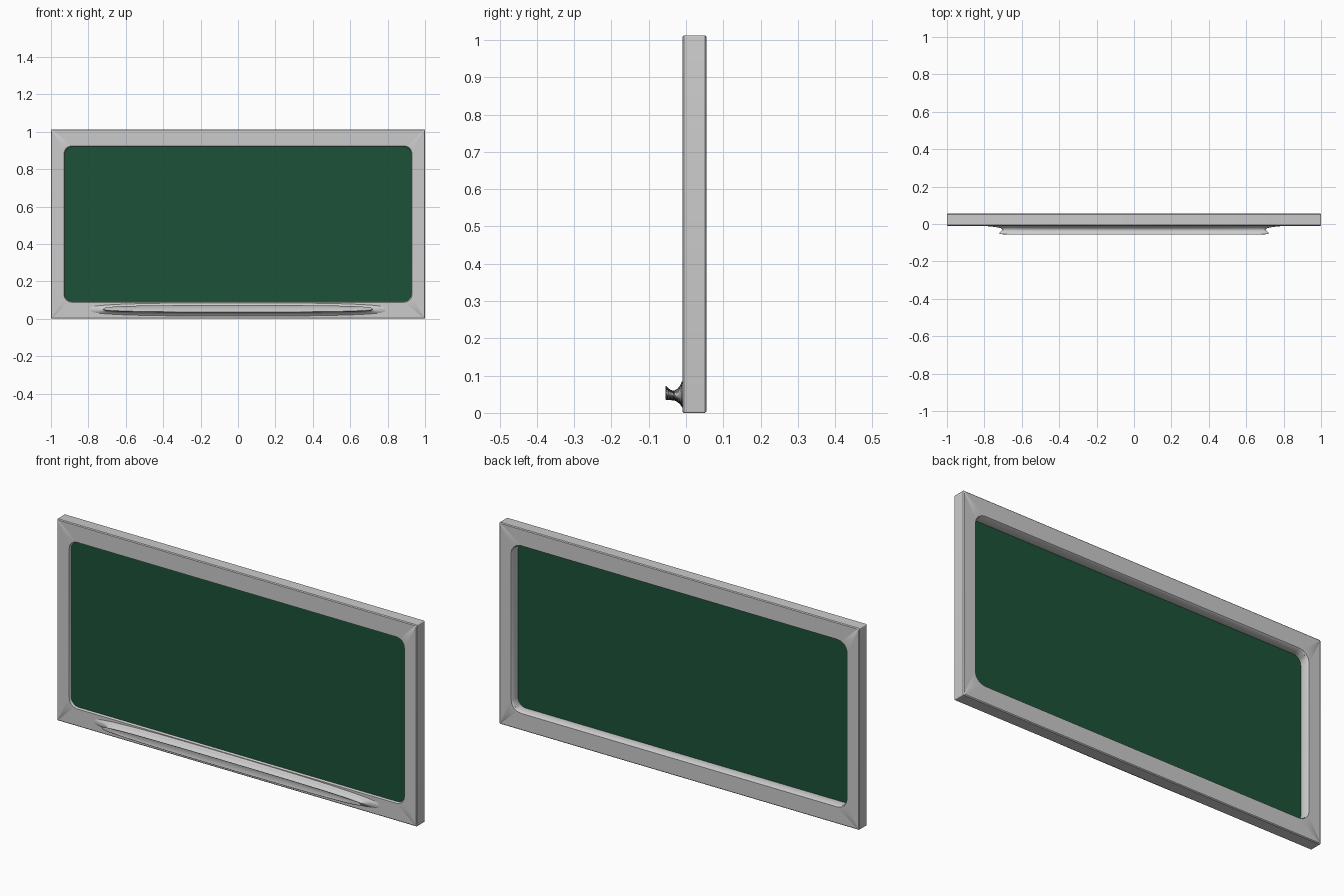
import bpy, bmesh
from math import sin, cos, pi, radians, copysign

if "Cube" in bpy.data.objects:
    bpy.data.objects.remove(bpy.data.objects["Cube"])


def rounded_rect(hx, z0, z1, r, y, seg=4):
    """Ring of points in the xz plane with rounded corners."""
    corners = [(hx - r, z1 - r, 0), (-hx + r, z1 - r, 1),
               (-hx + r, z0 + r, 2), (hx - r, z0 + r, 3)]
    return [(cx + r * cos((q + i / seg) * pi / 2), y, cz + r * sin((q + i / seg) * pi / 2))
            for cx, cz, q in corners for i in range(seg + 1)]


def oval(hx, z0, z1, y, n=64):
    """Long oval ring with a flat middle and tapering ends."""
    pts = []
    for i in range(n):
        c, s = cos(2 * pi * i / n), sin(2 * pi * i / n)
        pts.append((hx * copysign(abs(c) ** 0.75, c), y,
                    (z0 + z1) / 2 + (z1 - z0) / 2 * copysign(abs(s) ** 0.6, s)))
    return pts


def loft(name, rings, closed=False, caps=False):
    """Skin a list of equal-length rings."""
    bm = bmesh.new()
    vs = [[bm.verts.new(p) for p in ring] for ring in rings]
    n = len(vs[0])
    for k in range(len(vs) if closed else len(vs) - 1):
        a, b = vs[k], vs[(k + 1) % len(vs)]
        for i in range(n):
            j = (i + 1) % n
            bm.faces.new((a[i], a[j], b[j], b[i]))
    if caps:
        bm.faces.new(vs[0])
        bm.faces.new(vs[-1])
    bmesh.ops.recalc_face_normals(bm, faces=bm.faces)
    mesh = bpy.data.meshes.new(name)
    bm.to_mesh(mesh)
    bm.free()
    ob = bpy.data.objects.new(name, mesh)
    bpy.context.collection.objects.link(ob)
    bpy.ops.object.select_all(action='DESELECT')
    bpy.context.view_layer.objects.active = ob
    ob.select_set(True)
    bpy.ops.object.shade_smooth_by_angle(angle=radians(40))
    return ob


FRONT, BACK, TOP = -0.01, 0.055, 1.012

# Frame: softened section swept round the rectangular opening
section = [  # inset of the ring, y, corner radius
    (0.004, FRONT, 0.004), (0.0, FRONT + 0.004, 0.004),
    (0.0, BACK - 0.004, 0.004), (0.004, BACK, 0.004),
    (0.066, BACK, 0.055), (0.071, BACK - 0.006, 0.05),
    (0.073, FRONT + 0.008, 0.04), (0.069, FRONT, 0.042)]
rings = []
for inset, y, r in section:
    rim = 0.019 if inset > 0.05 else 0  # top and bottom rails are wider
    rings.append(rounded_rect(1 - inset, inset + rim, TOP - inset - rim, r, y))
loft("frame", rings, closed=True)

# Writing panel set near the front of the frame
board = loft("writing_panel", [rounded_rect(0.945, 0.08, 0.932, 0.03, y) for y in (0.001, 0.008)],
             caps=True)
green = bpy.data.materials.new("board_green")
green.diffuse_color = (0.012, 0.085, 0.04, 1)
green.use_nodes = True
green.node_tree.nodes["Principled BSDF"].inputs["Base Color"].default_value = green.diffuse_color
board.data.materials.append(green)

# Chalk ledge: flared root, narrow neck, raised lip
profile = [  # half length, bottom, top, y
    (0.80, 0.012, 0.086, FRONT + 0.002), (0.785, 0.016, 0.084, -0.0115),
    (0.74, 0.023, 0.073, -0.016), (0.71, 0.029, 0.065, -0.023),
    (0.702, 0.033, 0.060, -0.031), (0.712, 0.034, 0.061, -0.040),
    (0.720, 0.034, 0.066, -0.047), (0.718, 0.034, 0.072, -0.053),
    (0.70, 0.036, 0.073, -0.055), (0.66, 0.043, 0.068, -0.053)]
loft("chalk_ledge", [oval(*p) for p in profile], caps=True)
